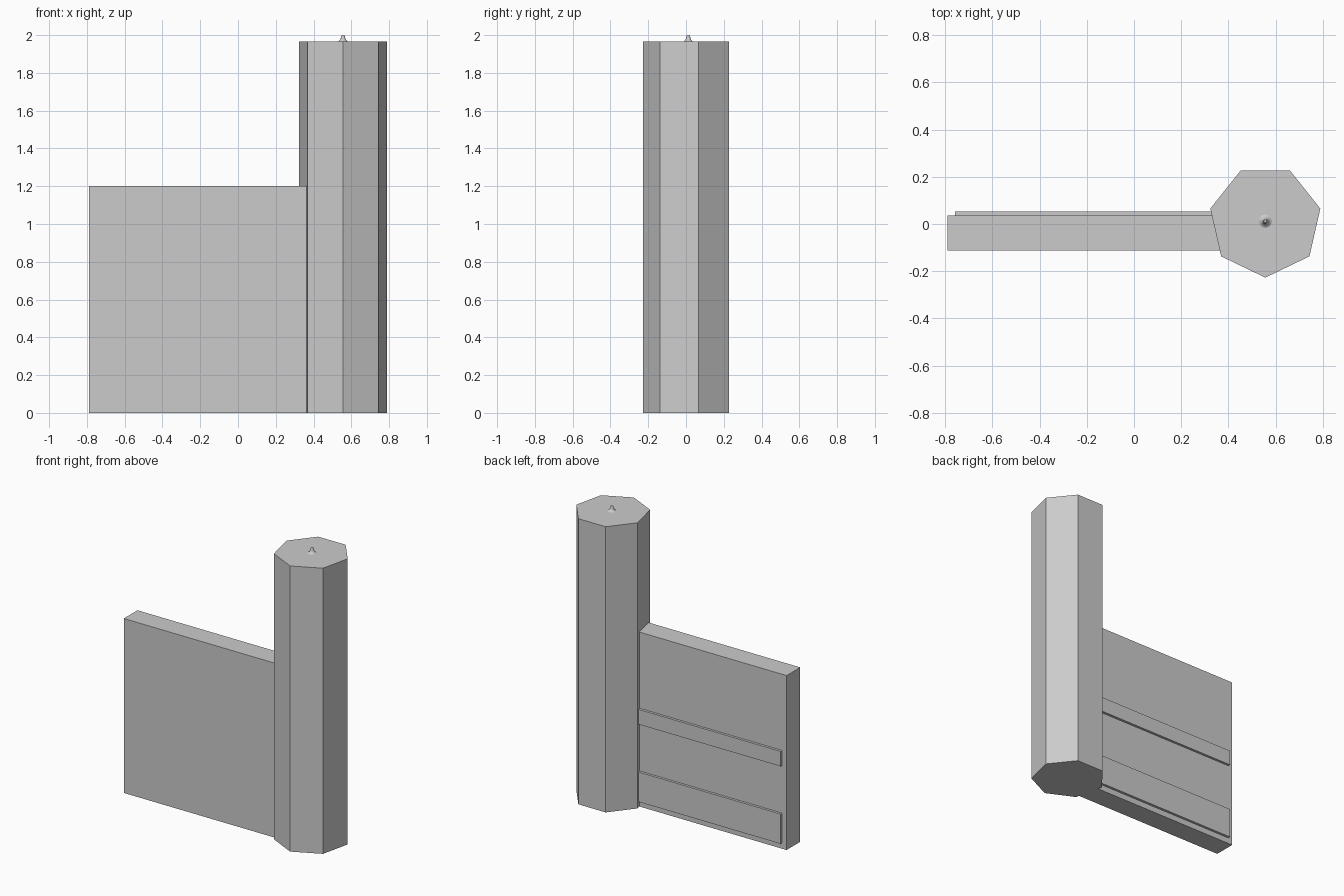
import bpy
import bmesh
from math import cos, sin, pi

cube = bpy.data.objects.get("Cube")
if cube:
    bpy.data.objects.remove(cube, do_unlink=True)

# Single plain material
grey = bpy.data.materials.new("plain_grey")
grey.use_nodes = True
COLOUR = (0.6, 0.6, 0.6, 1.0)
grey.diffuse_color = COLOUR
grey.node_tree.nodes["Principled BSDF"].inputs["Base Color"].default_value = COLOUR

POST_X, POST_Y, POST_R, POST_TOP = 0.556, 0.012, 0.239, 1.965


def add_object(name, bm):
    bmesh.ops.recalc_face_normals(bm, faces=bm.faces)
    mesh = bpy.data.meshes.new(name)
    bm.to_mesh(mesh)
    bm.free()
    mesh.materials.append(grey)
    obj = bpy.data.objects.new(name, mesh)
    bpy.context.collection.objects.link(obj)
    return obj


def box(name, low, high):
    bm = bmesh.new()
    bmesh.ops.create_cube(bm, size=1)
    for v in bm.verts:
        v.co = [lo if c < 0 else hi for c, lo, hi in zip(v.co, low, high)]
    return add_object(name, bm)


def lathe(name, profile, sides, start=-pi / 2):
    """Stack rings of (radius, height) around the post axis, capped at both ends."""
    bm = bmesh.new()
    angles = [start + 2 * pi * i / sides for i in range(sides)]
    rings = [[bm.verts.new((POST_X + r * cos(a), POST_Y + r * sin(a), z))
              for a in angles] for r, z in profile]
    for lower, upper in zip(rings, rings[1:]):
        for i in range(sides):
            j = (i + 1) % sides
            bm.faces.new((lower[i], lower[j], upper[j], upper[i]))
    bm.faces.new(rings[0][::-1])
    bm.faces.new(rings[-1])
    return add_object(name, bm)


# Seven-sided post
lathe("post", [(POST_R, 0), (POST_R, POST_TOP)], 7)

# Small flared finial on the post
finial = lathe("finial", [(0.028, POST_TOP), (0.021, 1.969), (0.015, 1.976),
                          (0.011, 1.986), (0.010, 1.995), (0.006, 2.0)], 20)
for face in finial.data.polygons:
    face.use_smooth = len(face.vertices) == 4

# Flat panel running into the side of the post
box("panel", (-0.79, -0.113, 0), (0.4, 0.035, 1.2))

# Raised rails on the back of the panel
for name, bottom, top in (("lower_rail", 0.04, 0.245), ("middle_rail", 0.573, 0.676)):
    box(name, (-0.757, 0.0, bottom), (0.4, 0.052, top))
